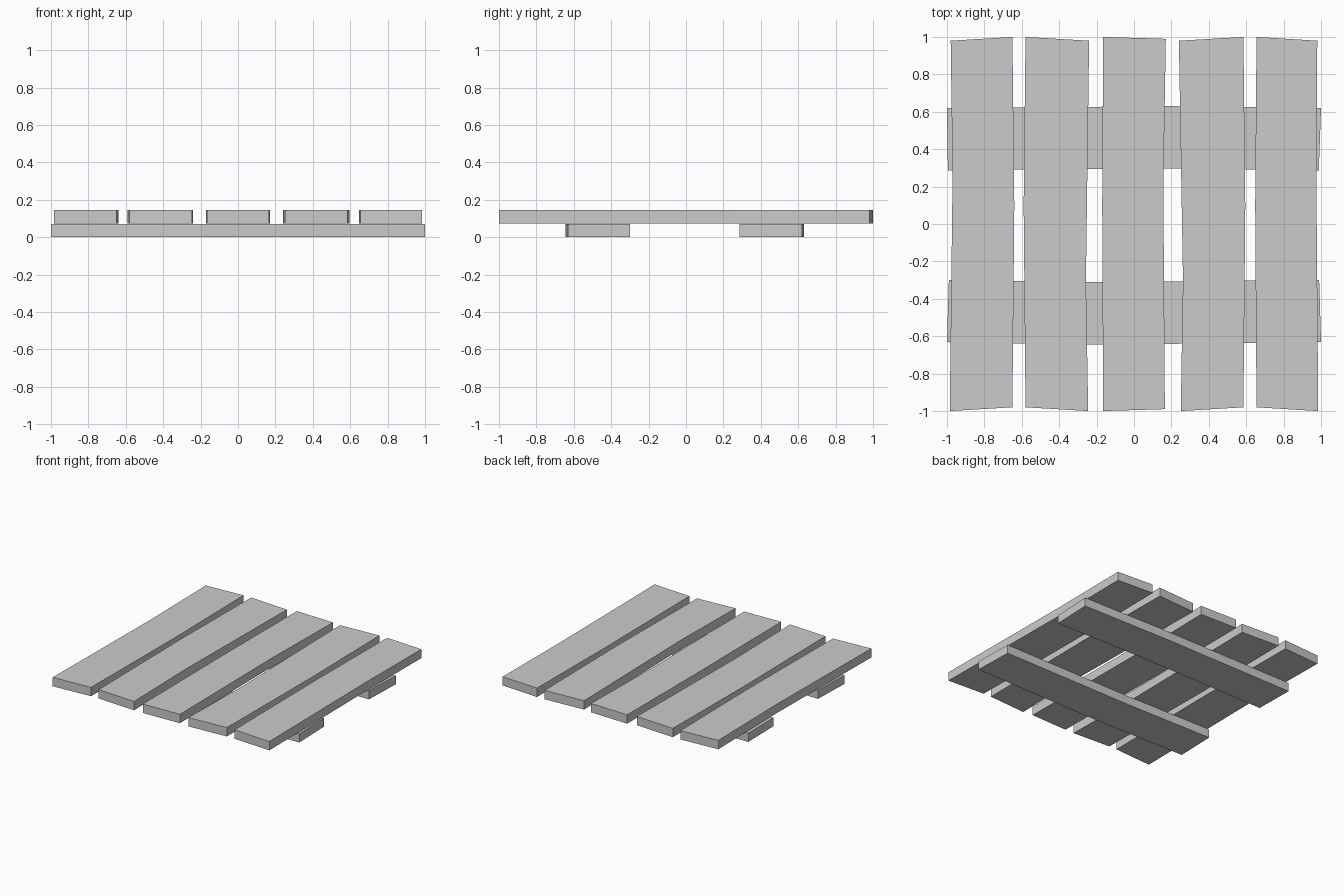
import bpy, bmesh

if "Cube" in bpy.data.objects:
    bpy.data.objects.remove(bpy.data.objects["Cube"])


def board(name, outline, z0, z1):
    """Extrude a slightly irregular board outline (x, y) from z0 to z1."""
    bm = bmesh.new()
    face = bm.faces.new([bm.verts.new((x, y, z0)) for x, y in outline])
    ext = bmesh.ops.extrude_face_region(bm, geom=[face])
    top = [v for v in ext["geom"] if isinstance(v, bmesh.types.BMVert)]
    bmesh.ops.translate(bm, verts=top, vec=(0, 0, z1 - z0))
    bmesh.ops.recalc_face_normals(bm, faces=bm.faces)
    mesh = bpy.data.meshes.new(name)
    bm.to_mesh(mesh)
    bm.free()
    bpy.context.collection.objects.link(bpy.data.objects.new(name, mesh))


# Top planks: left/right x at front, bend and back; bend y; corner y values
# (left xs), (right xs), bend_left, bend_right, (front y l, r), (back y l, r)
planks = [
    ((-.985, -.97, -.98), (-.65, -.64, -.65), .25, .1, (-1, -.98), (.98, 1)),
    ((-.58, -.59, -.58), (-.245, -.257, -.24), .1, -.3, (-.98, -1), (1, .98)),
    ((-.165, -.17, -.165), (.165, .157, .17), .1, .2, (-1, -.99), (1, .99)),
    ((.25, .262, .24), (.585, .595, .585), -.3, .1, (-1, -.98), (.98, 1)),
    ((.655, .648, .655), (.985, .975, .98), .1, .25, (-.98, -1), (1, .98)),
]
for i, (lx, rx, bl, br, fy, by) in enumerate(planks):
    board(f"top_plank_{i + 1}",
          [(lx[0], fy[0]), (rx[0], fy[1]), (rx[1], br),
           (rx[2], by[1]), (lx[2], by[0]), (lx[1], bl)], 0.072, 0.145)

# Cross battens underneath, bowed slightly and with skewed ends
board("back_batten", [(-.995, .287), (.2, .298), (.988, .287),
                      (1, .62), (.2, .63), (-1, .62)], 0, 0.071)
board("front_batten", [(-1, -.632), (-.2, -.645), (1, -.632),
                       (.99, -.30), (-.2, -.31), (-.99, -.30)], 0, 0.071)
